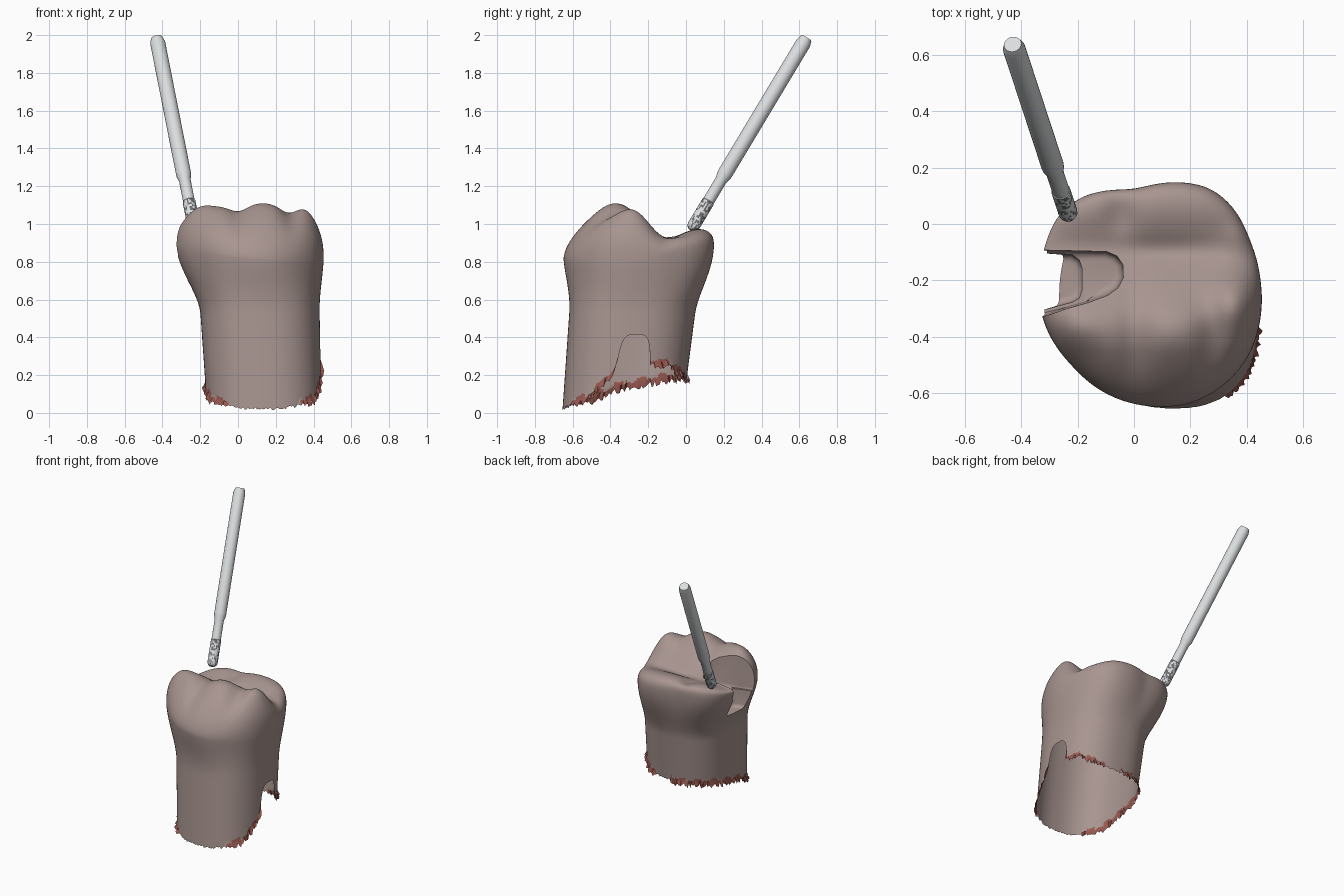
import bpy, bmesh, math, random
from mathutils import Vector

if "Cube" in bpy.data.objects:
    bpy.data.objects.remove(bpy.data.objects["Cube"])

random.seed(4)
N = 240                      # columns around the tooth


def material(name, rgb):
    m = bpy.data.materials.new(name)
    m.diffuse_color = (*rgb, 1)
    m.use_nodes = True
    m.node_tree.nodes["Principled BSDF"].inputs["Base Color"].default_value = m.diffuse_color
    return m


ENAMEL = material("enamel", (0.39, 0.30, 0.28))
GUM = material("gum_red", (0.32, 0.10, 0.08))
STEEL = material("steel", (0.70, 0.72, 0.73))
GRIT = material("dark_grit", (0.16, 0.16, 0.17))


def smoothstep(a, b, x):
    t = min(1, max(0, (x - a) / (b - a)))
    return t * t * (3 - 2 * t)


def interp(knots, x):
    """Eased interpolation through (position, value) pairs."""
    for (a, va), (b, vb) in zip(knots, knots[1:]):
        if x <= b:
            return va + (vb - va) * min(1, max(0, (x - a) / (b - a)))
    return knots[-1][1]


def bump(x, y, cx, cy, h, sx, sy):
    return h * math.exp(-((x - cx) / sx) ** 2 - ((y - cy) / sy) ** 2)


def finish(bm, name, mats, angle):
    bmesh.ops.recalc_face_normals(bm, faces=bm.faces)
    me = bpy.data.meshes.new(name)
    bm.to_mesh(me)
    bm.free()
    ob = bpy.data.objects.new(name, me)
    bpy.context.collection.objects.link(ob)
    for m in mats:
        me.materials.append(m)
    if angle:
        smooth(ob, angle)
    return ob


def smooth(ob, angle):
    bpy.ops.object.select_all(action='DESELECT')
    ob.select_set(True)
    bpy.context.view_layer.objects.active = ob
    bpy.ops.object.shade_smooth_by_angle(angle=math.radians(angle))


# crown outline, as smoothed radius against angle
CENTRE = Vector((0.07, -0.25))
OUTLINE = [(-.325, -.33), (-.335, -.2), (-.315, -.08), (-.27, .03), (-.19, .095), (0, .118),
           (.15, .148), (.27, .128), (.35, .06), (.41, -.06), (.447, -.2), (.448, -.33),
           (.41, -.46), (.33, -.56), (.2, -.635), (.05, -.645), (-.09, -.605), (-.22, -.5)]
polar = sorted((math.atan2(y - CENTRE.y, x - CENTRE.x), math.hypot(x - CENTRE.x, y - CENTRE.y))
               for x, y in OUTLINE)
polar = [(polar[-1][0] - math.tau, polar[-1][1])] + polar + [(polar[0][0] + math.tau, polar[0][1])]
angles = [-math.pi + math.tau * j / N for j in range(N)]
radius = [interp(polar, a) for a in angles]
for _ in range(25):
    radius = [(radius[j - 1] + 2 * radius[j] + radius[(j + 1) % N]) / 4 for j in range(N)]
crown = [CENTRE + r * Vector((math.cos(a), math.sin(a))) for a, r in zip(angles, radius)]


def root_point(a, z):
    x0, x1, y0, y1 = -.162 - .07 * z, .445 - .025 * z, -.655 + .07 * z, -.02 + .13 * z
    c, s, n = math.cos(a), math.sin(a), 2.4
    r = (abs(c) ** n + abs(s) ** n) ** (-1 / n)
    return Vector(((x0 + x1) / 2 + (x1 - x0) / 2 * r * c, (y0 + y1) / 2 + (y1 - y0) / 2 * r * s))


def equator(a):
    return .85 - .04 * math.cos(a) + .035 * math.sin(a)


# chewing surface: front ridge, central groove, back ridge, cusps
def chew_height(x, y):
    knots = [(-.66, 1.08), (-.5, 1.12), (-.38, 1.125), (-.25, 1.04), (-.12, .93), (-.06, .93),
             (.04, 0.99), (.16, 1.02)]
    h = sum(interp(knots, y + d) for d in (-.06, -.04, -.02, 0, .02, .04, .06)) / 7
    for b in [(.13, -.38, .02, .1, .12), (-.22, -.36, .045, .1, .1), (.37, -.27, .08, .09, .1),
              (.0, -.45, -.035, .06, .2), (.28, -.42, -.04, .06, .14), (-.05, .04, -.03, .06, .08),
              (.38, -.05, .02, .06, .06), (.1, -.1, -.02, .2, .05)]:
        h += bump(x, y, *b)
    return h


# ragged broken lower edge, with a rounded notch on the right side
def lower_edge(a):
    x, y = root_point(a, .2)
    right = interp([(-.65, .02), (-.5, .08), (-.4, .2), (-.37, .23), (-.2, .26), (-.1, .26), (0, .2)], y)
    left = interp([(-.65, .02), (-.5, .06), (-.35, .13), (-.1, .18), (0, .18)], y)
    z = left + (right - left) * smoothstep(.15, .42, x)
    u = (y + .285) / .085
    if x > .3 and abs(u) < 1:
        return .24 + .175 * math.sqrt(1 - u ** 4), True
    return z + random.uniform(-.008, .008), False


edge = [lower_edge(a) for a in angles]


def fringed(j):
    a = angles[j]
    return not edge[j][1] and (-.95 < a < 1.2 or a > 1.6 or a < -2.2)


bm = bmesh.new()
SIDE = [0, .025, .05] + [.05 + .95 * i / 34 for i in range(1, 35)]
rows = []
for i, t in enumerate(SIDE):
    row = []
    for j, a in enumerate(angles):
        zb, z0 = edge[j][0], equator(a)
        z = zb + (z0 - zb) * t
        p = root_point(a, z).lerp(crown[j], smoothstep(.52, z0 + .03, z) / smoothstep(.52, z0 + .03, z0))
        if i == 0 and fringed(j):             # torn gum flares and hangs a little
            out = (p - Vector((.135, -.31))).normalized()
            p += out * random.uniform(.004, .02)
            z -= random.uniform(0, .025) * (1 if z > .05 else 0)
        row.append(bm.verts.new((p.x, p.y, max(z, 0))))
    rows.append(row)
STEPS = 44
for i in range(1, STEPS):
    s = math.cos(i / STEPS * math.pi / 2)
    row = []
    for j, a in enumerate(angles):
        p = CENTRE + (crown[j] - CENTRE) * s
        k = 2.7 + .7 * math.sin(a) + .2 * math.cos(2 * a)
        z0 = equator(a)
        z = z0 + (chew_height(p.x, p.y) - z0) * (1 - s ** k) ** (1 / k)
        row.append(bm.verts.new((p.x, p.y, z)))
    rows.append(row)
for i in range(len(rows) - 1):
    for j in range(N):
        n = (j + 1) % N
        f = bm.faces.new((rows[i][j], rows[i][n], rows[i + 1][n], rows[i + 1][j]))
        if fringed(j) and (i == 0 or (i == 1 and math.sin(j * .5) > 0)):
            f.material_index = 1
CAP = Vector((.135, -.3, .12))   # temporary floor so the cavity can be cut
top = bm.verts.new((CENTRE.x, CENTRE.y, chew_height(*CENTRE)))
cap = bm.verts.new(CAP)
for j in range(N):
    n = (j + 1) % N
    bm.faces.new((rows[-1][j], rows[-1][n], top))
    bm.faces.new((rows[0][n], rows[0][j], cap))
tooth = finish(bm, "tooth", [ENAMEL, GUM], 0)


# cavity: a shallow inner pocket and a deeper box opening on the left
def cutter(name, outline, floor):
    bm = bmesh.new()
    low = [bm.verts.new((x, y, floor)) for x, y in outline]
    mid = Vector((-.25, -.19))
    high = []
    for x, y in outline:
        d = (Vector((x, y)) - mid) * 1.12
        high.append(bm.verts.new((mid.x + d.x, mid.y + d.y, 1.35)))
    base = bm.faces.new(low[::-1])
    bm.faces.new(high)
    for j in range(len(low)):
        n = (j + 1) % len(low)
        bm.faces.new((low[j], low[n], high[n], high[j]))
    bmesh.ops.bevel(bm, geom=list(base.edges), offset=.025, segments=4, profile=.5, affect='EDGES')
    ob = finish(bm, name, [ENAMEL], 0)
    ob.hide_render = True
    return ob


pocket = [(-.5, -.09), (-.1, -.1), (-.065, -.115), (-.045, -.145), (-.045, -.19), (-.065, -.225),
          (-.1, -.25), (-.17, -.275), (-.24, -.295), (-.5, -.39)]
box = [(-.5, -.1), (-.22, -.11), (-.195, -.13), (-.185, -.16), (-.185, -.23), (-.195, -.26),
       (-.22, -.275), (-.5, -.35)]
helpers = [cutter("pocket_cutter", pocket, .83), cutter("box_cutter", box, .70)]
for h in helpers:
    mod = tooth.modifiers.new("cavity", 'BOOLEAN')
    mod.operation, mod.solver, mod.object = 'DIFFERENCE', 'EXACT', h
bpy.context.view_layer.update()
deps = bpy.context.evaluated_depsgraph_get()
cut = bpy.data.meshes.new_from_object(tooth.evaluated_get(deps))
tooth.modifiers.clear()
tooth.data = cut
for h in helpers:
    bpy.data.objects.remove(h)
bm = bmesh.new()
bm.from_mesh(cut)
floor = [v for v in bm.verts if (v.co - CAP).length < 1e-4]
bmesh.ops.delete(bm, geom=floor, context='VERTS')
bm.to_mesh(cut)
bm.free()
smooth(tooth, 40)

# drill bit: gritty round tip, neck, thicker shank
TIP, END = Vector((-.229, .025, .965)), Vector((-.43, .637, 1.984))
length = (END - TIP).length
profile = [(0, .0), (.004, .016), (.012, .027), (.025, .033)]
profile += [(.025 + .012 * i, .034) for i in range(1, 14)]
profile += [(.185, .031), (.315, .031), (.345, .039), (.36, .04), (length - .03, .04), (length, .031), (length, 0)]
bm = bmesh.new()
rot = (END - TIP).to_track_quat('Z', 'Y')
SIDES = 28
rings = []
for d, r in profile:
    rings.append([bm.verts.new(TIP + rot @ Vector((r * math.cos(math.tau * j / SIDES),
                                                   r * math.sin(math.tau * j / SIDES), d)))
                  for j in range(SIDES)])
for i in range(len(rings) - 1):
    for j in range(SIDES):
        n = (j + 1) % SIDES
        f = bm.faces.new((rings[i][j], rings[i][n], rings[i + 1][n], rings[i + 1][j]))
        if i < 16 and random.random() < .4:
            f.material_index = 1
bmesh.ops.remove_doubles(bm, verts=bm.verts, dist=1e-5)
finish(bm, "drill_bit", [STEEL, GRIT], 35)
